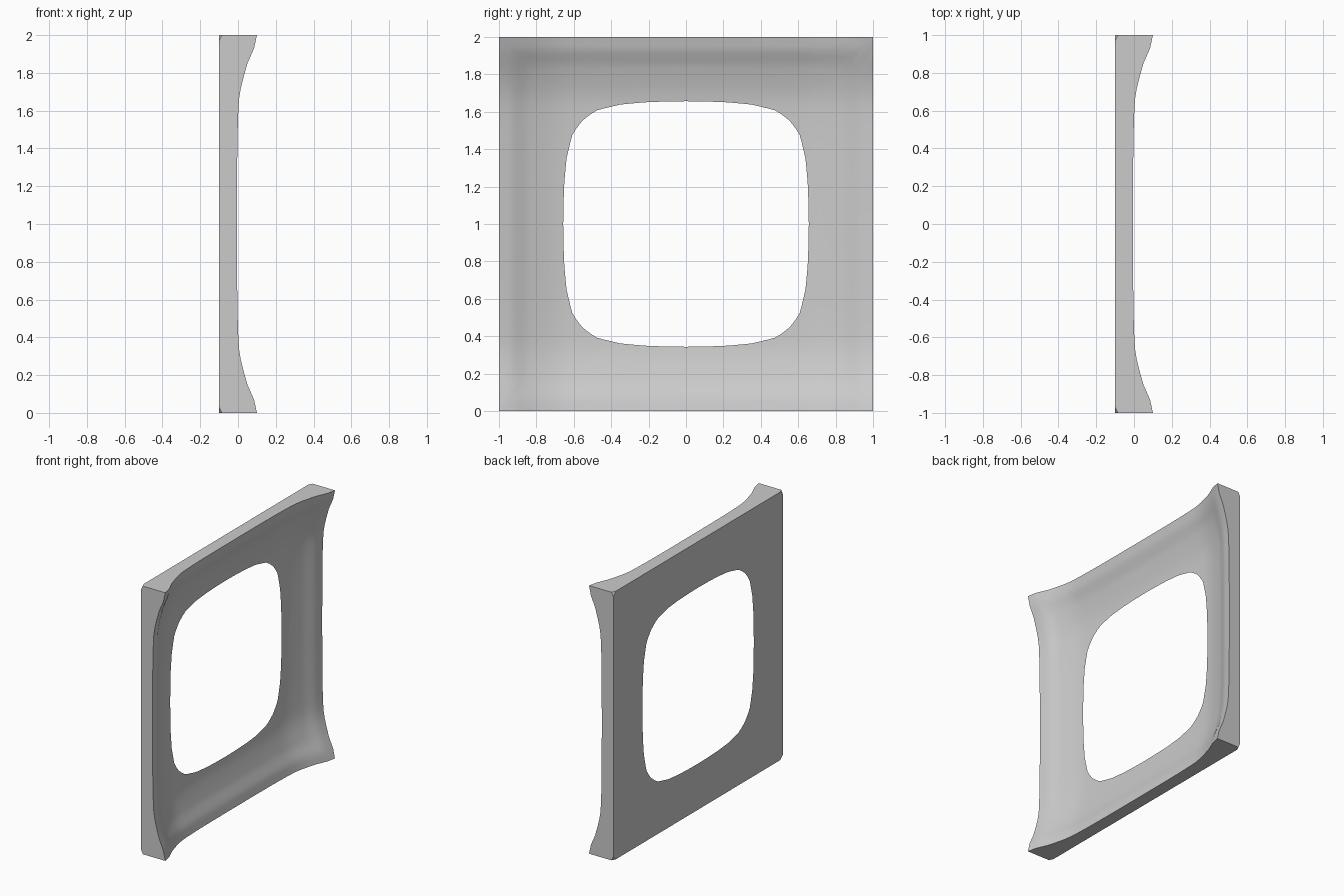
import bpy, bmesh, math
from mathutils import Vector

cube = bpy.data.objects.get("Cube")
if cube:
    bpy.data.objects.remove(cube, do_unlink=True)

BACK = -0.1
BASE = -0.11
RINGS = 16
# Rise of the dished face: distance from the centre line, height gained
RISE = [(0, 0), (0.2, 0.0002), (0.35, 0.001), (0.47, 0.0026), (0.545, 0.0047), (0.6, 0.0068),
        (0.66, 0.0102), (0.72, 0.02), (0.78, 0.035), (0.85, 0.055), (0.93, 0.09), (1, 0.105)]


def rise(d):
    d = min(abs(d), 1)
    for (a, ha), (b, hb) in zip(RISE, RISE[1:]):
        if d <= b:
            return ha + (hb - ha) * (d - a) / (b - a)
    return RISE[-1][1]


def dish(y, z):
    return BASE + rise(y) + rise(z)


def hole_scale(y, z):
    """Fraction along a ray where the dish meets the flat back."""
    lo, hi = 0.0, 1.0
    for _ in range(40):
        mid = (lo + hi) / 2
        if dish(y * mid, z * mid) < BACK:
            lo = mid
        else:
            hi = mid
    return hi


# Points round the square outline, closer together near the corners
steps = [d for d, _ in RISE]
side = [-d for d in reversed(steps)] + steps[1:-1]
outline = []
for quarter in range(4):
    for t in side:
        y, z = 1.0, t
        for _ in range(quarter):
            y, z = -z, y
        outline.append((y, z))

# Dished face, outer walls and flat back
bm = bmesh.new()
columns = []
for y, z in outline:
    start = hole_scale(y, z)
    column = []
    for i in range(RINGS + 1):
        s = start + (1 - start) * i / RINGS
        x = BACK if i == 0 else dish(y * s, z * s)
        column.append(bm.verts.new((x, y * s, z * s + 1)))
    column.append(bm.verts.new((BACK, y, z + 1)))
    columns.append(column)
for a, b in zip(columns, columns[1:] + columns[:1]):
    for i in range(len(a)):
        j = (i + 1) % len(a)
        bm.faces.new((a[i], a[j], b[j], b[i]))
bmesh.ops.recalc_face_normals(bm, faces=bm.faces)

# Small cuts on the four back corners
for sy in (-1, 1):
    for sz in (-1, 1):
        normal = Vector((-1 / 0.015, sy / 0.03, sz / 0.03)).normalized()
        point = Vector((BACK + 0.015, sy, 1 + sz))
        cut = bmesh.ops.bisect_plane(bm, geom=bm.verts[:] + bm.edges[:] + bm.faces[:],
                                     plane_co=point, plane_no=normal, clear_outer=True)
        edges = [e for e in cut["geom_cut"] if isinstance(e, bmesh.types.BMEdge)]
        bmesh.ops.holes_fill(bm, edges=edges, sides=0)
bmesh.ops.recalc_face_normals(bm, faces=bm.faces)

mesh = bpy.data.meshes.new("dished_frame")
bm.to_mesh(mesh)
bm.free()
frame = bpy.data.objects.new("dished_frame", mesh)
bpy.context.collection.objects.link(frame)

# Plain grey
grey = bpy.data.materials.new("light_grey")
grey.use_nodes = True
color = (0.6, 0.6, 0.6, 1)
grey.diffuse_color = color
grey.node_tree.nodes["Principled BSDF"].inputs["Base Color"].default_value = color
mesh.materials.append(grey)

bpy.context.view_layer.objects.active = frame
frame.select_set(True)
bpy.ops.object.shade_smooth_by_angle(angle=math.radians(30))
